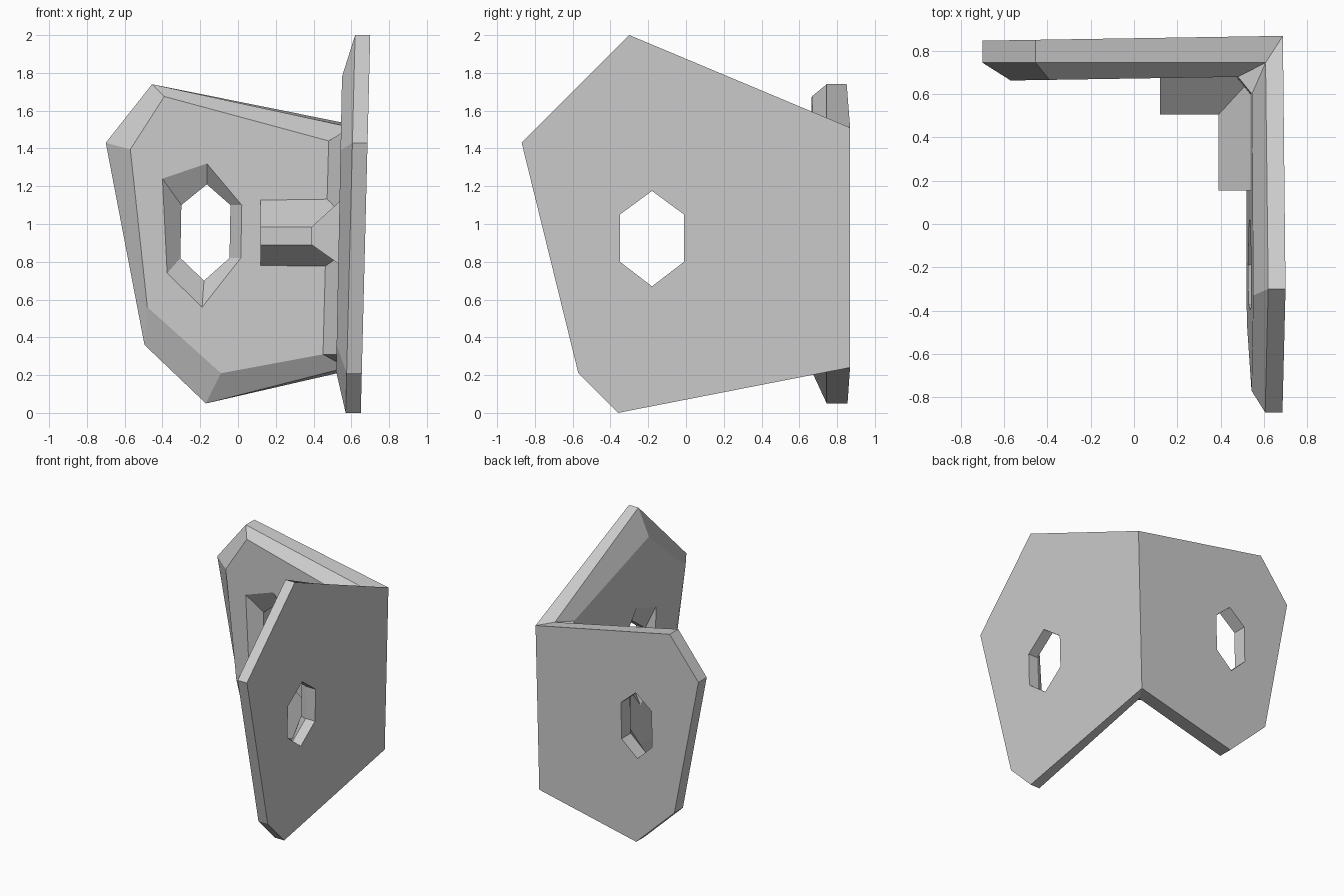
import bpy
import bmesh

cube = bpy.data.objects.get("Cube")
if cube:
    bpy.data.objects.remove(cube, do_unlink=True)

grey = bpy.data.materials.new("plain grey")
grey.use_nodes = True
grey.diffuse_color = (0.6, 0.6, 0.6, 1)
grey.node_tree.nodes["Principled BSDF"].inputs["Base Color"].default_value = (0.6, 0.6, 0.6, 1)


def finish(bm, name):
    bmesh.ops.remove_doubles(bm, verts=bm.verts, dist=0.008)
    bmesh.ops.recalc_face_normals(bm, faces=bm.faces)
    mesh = bpy.data.meshes.new(name)
    bm.to_mesh(mesh)
    bm.free()
    mesh.materials.append(grey)
    obj = bpy.data.objects.new(name, mesh)
    bpy.context.collection.objects.link(obj)
    return obj


def loft_plate(bm, rings, place):
    """Loft outer, rim, inner, flare, throat and outer-hole rings into a holed plate."""
    loops = [[bm.verts.new(place(u, z, depth)) for u, z in pts] for pts, depth in rings]
    for k, a in enumerate(loops):
        b = loops[(k + 1) % len(loops)]
        for i in range(6):
            if k < 2 and i == 2:      # open where the two plates meet
                continue
            j = (i + 1) % 6
            bm.faces.new((a[i], a[j], b[j], b[i]))
    return loops


# Planes of each plate: outer face, rim edge, inner face
def back_place(x, z, depth):
    return x, (0.858 + 0.016 * x, 0.745, 0.672 + 0.016 * x)[depth], z


def side_place(y, z, depth):
    return (0.65 + 0.025 * z, 0.57 + 0.025 * z, 0.515 + 0.02 * z)[depth], y, z


bm = bmesh.new()

# Back plate
outline = [(-0.70, 1.43), (-0.455, 1.74), (0.688, 1.51), (0.656, 0.24), (-0.17, 0.05), (-0.495, 0.36)]
rim = outline[:2] + [(0.608, 1.51), (0.576, 0.24)] + outline[4:]
inner = [(-0.57, 1.395), (-0.39, 1.675), (0.48, 1.44), (0.45, 0.31), (-0.09, 0.21), (-0.48, 0.56)]
hole = [(-0.30, 1.10), (-0.165, 1.21), (-0.04, 1.10), (-0.045, 0.82), (-0.18, 0.70), (-0.305, 0.82)]
flare = [(-0.40, 1.24), (-0.165, 1.32), (0.02, 1.10), (0.015, 0.82), (-0.19, 0.56), (-0.375, 0.74)]
back = loft_plate(bm, [(outline, 0), (rim, 1), (inner, 2), (flare, 2), (hole, 1), (hole, 0)], back_place)

# Side plate
outline = [(-0.87, 1.43), (-0.30, 2.0), (0.869, 1.51), (0.869, 0.24), (-0.36, 0.0), (-0.57, 0.21)]
rim = outline[:2] + [(0.745, 1.51), (0.745, 0.24)] + outline[4:]
inner = [(-0.77, 1.39), (-0.33, 1.78), (0.60, 1.48), (0.60, 0.31), (-0.33, 0.22), (-0.47, 0.36)]
hole = [(-0.35, 1.05), (-0.18, 1.175), (-0.01, 1.05), (-0.01, 0.80), (-0.18, 0.67), (-0.35, 0.80)]
flare = [(u, z - 0.03) for u, z in flare]
side = loft_plate(bm, [(outline, 0), (rim, 1), (inner, 2), (flare, 2), (hole, 1), (hole, 0)], side_place)

# Chamfer filling the inside corner
bm.faces.new((back[2][2], back[2][3], side[2][3], side[2][2]))
for i in (2, 3):
    bm.faces.new((back[1][i], back[2][i], side[2][i]))
finish(bm, "corner_bracket")

# Corner rib: a tapered section swept along both plates with a mitred bend
bm = bmesh.new()
base_z, crest_z = (0.77, 1.14), (0.89, 0.985)
path = [((0.12, 0.69), (0.12, 0.505)),
        ((0.56, 0.69), (0.39, 0.505)),
        ((0.56, 0.155), (0.39, 0.155))]
sections = []
for base, crest in path:
    pts = [(*base, base_z[0]), (*crest, crest_z[0]), (*crest, crest_z[1]), (*base, base_z[1])]
    sections.append([bm.verts.new(p) for p in pts])
for a, b in zip(sections, sections[1:]):
    for i in range(4):
        j = (i + 1) % 4
        bm.faces.new((a[i], a[j], b[j], b[i]))
bm.faces.new(sections[0])
bm.faces.new(sections[-1])
finish(bm, "corner_rib")
